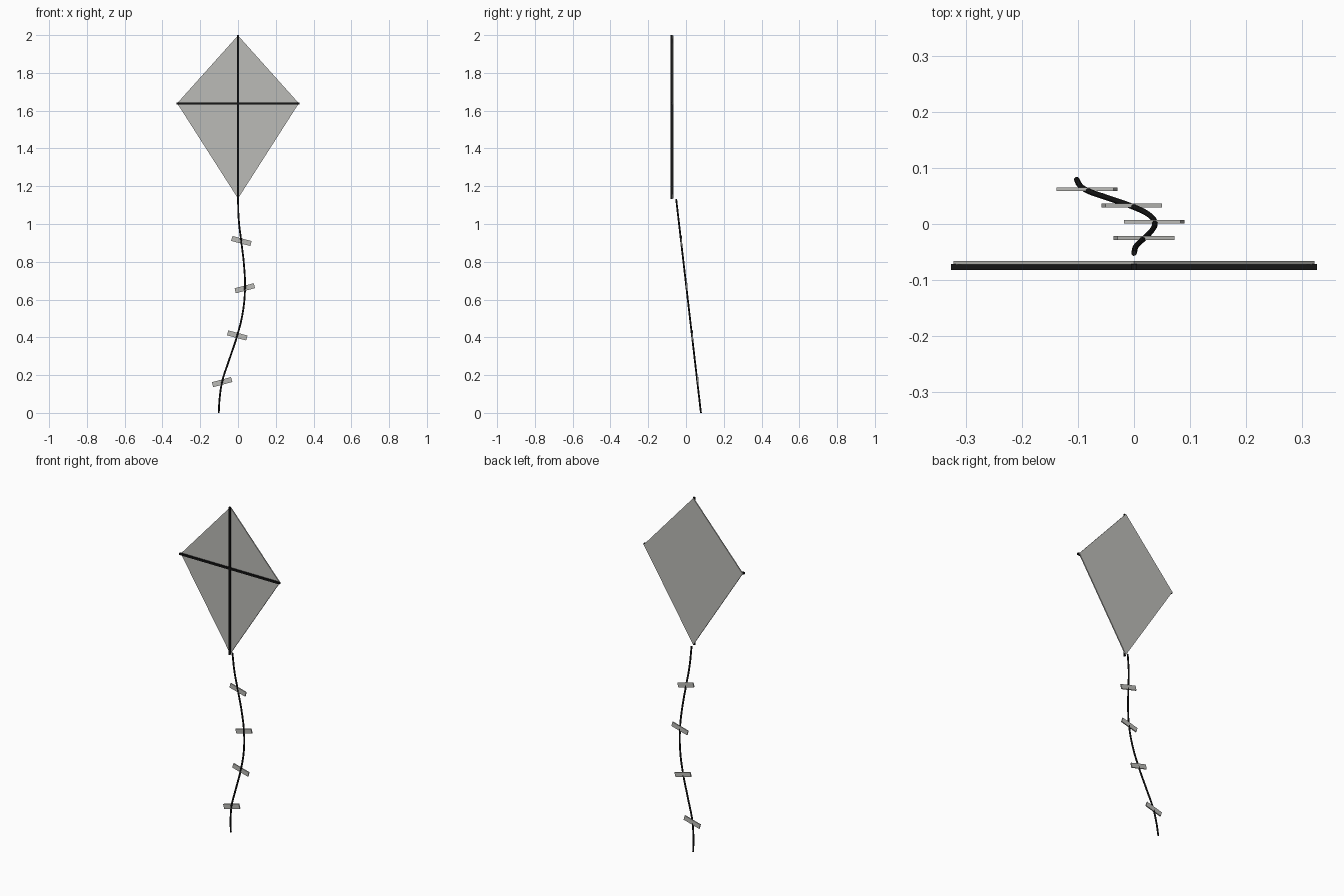
import bpy, bmesh, math
from mathutils import Vector

if "Cube" in bpy.data.objects:
    bpy.data.objects.remove(bpy.data.objects["Cube"])


def material(name, rgb):
    m = bpy.data.materials.new(name)
    m.diffuse_color = (*rgb, 1)
    m.use_nodes = True
    m.node_tree.nodes["Principled BSDF"].inputs["Base Color"].default_value = m.diffuse_color
    return m


CLOTH = material("grey cloth", (0.5, 0.5, 0.475))
BLACK = material("black rod", (0.008, 0.008, 0.008))


def box(name, loc, size, mat, tilt=0):
    bpy.ops.mesh.primitive_cube_add(size=1, location=loc, rotation=(0, tilt, 0))
    o = bpy.context.object
    o.name = name
    o.scale = size
    o.data.materials.append(mat)
    return o


# Diamond sail, a thin extruded outline
bm = bmesh.new()
outline = [(0, 1.135), (0.322, 1.639), (0, 1.998), (-0.322, 1.639)]
face = bm.faces.new([bm.verts.new((x, -0.0725, z)) for x, z in outline])
new = bmesh.ops.extrude_face_region(bm, geom=[face])["geom"]
bmesh.ops.translate(bm, vec=(0, 0.0065, 0),
                    verts=[g for g in new if isinstance(g, bmesh.types.BMVert)])
bmesh.ops.recalc_face_normals(bm, faces=bm.faces)
mesh = bpy.data.meshes.new("sail")
bm.to_mesh(mesh)
bm.free()
mesh.materials.append(CLOTH)
bpy.context.collection.objects.link(bpy.data.objects.new("sail", mesh))

# Crossed spars on the front of the sail
box("long_spar", (0, -0.0765, 1.566), (0.011, 0.011, 0.868), BLACK)
box("cross_spar", (0, -0.0765, 1.639), (0.652, 0.011, 0.011), BLACK)

# Wavy tail, a smooth round cord sloping backwards
path = [(0, 1.132), (0.004, 1.02), (0.017, 0.91), (0.032, 0.78), (0.037, 0.66),
        (0.025, 0.53), (-0.004, 0.41), (-0.047, 0.28), (-0.084, 0.165),
        (-0.097, 0.08), (-0.102, 0)]
curve = bpy.data.curves.new("tail", "CURVE")
curve.dimensions = "3D"
curve.bevel_depth = 0.005
curve.bevel_resolution = 2
curve.resolution_u = 5
curve.use_fill_caps = True
spline = curve.splines.new("BEZIER")
spline.bezier_points.add(len(path) - 1)
for p, (x, z) in zip(spline.bezier_points, path):
    p.co = Vector((x, 0.079 - 0.131 * z / 1.132, z))
    p.handle_left_type = p.handle_right_type = "AUTO"
curve.materials.append(BLACK)
bpy.context.collection.objects.link(bpy.data.objects.new("tail", curve))

# Ribbons tied along the tail, tilted alternately
ribbons = [(0.018, -0.025, 0.91), (0.036, 0.004, 0.66),
           (-0.004, 0.033, 0.41), (-0.084, 0.062, 0.163)]
for i, loc in enumerate(ribbons):
    box(f"ribbon_{i + 1}", loc, (0.105, 0.0065, 0.027), CLOTH,
        math.radians(15 if i % 2 == 0 else -15))
